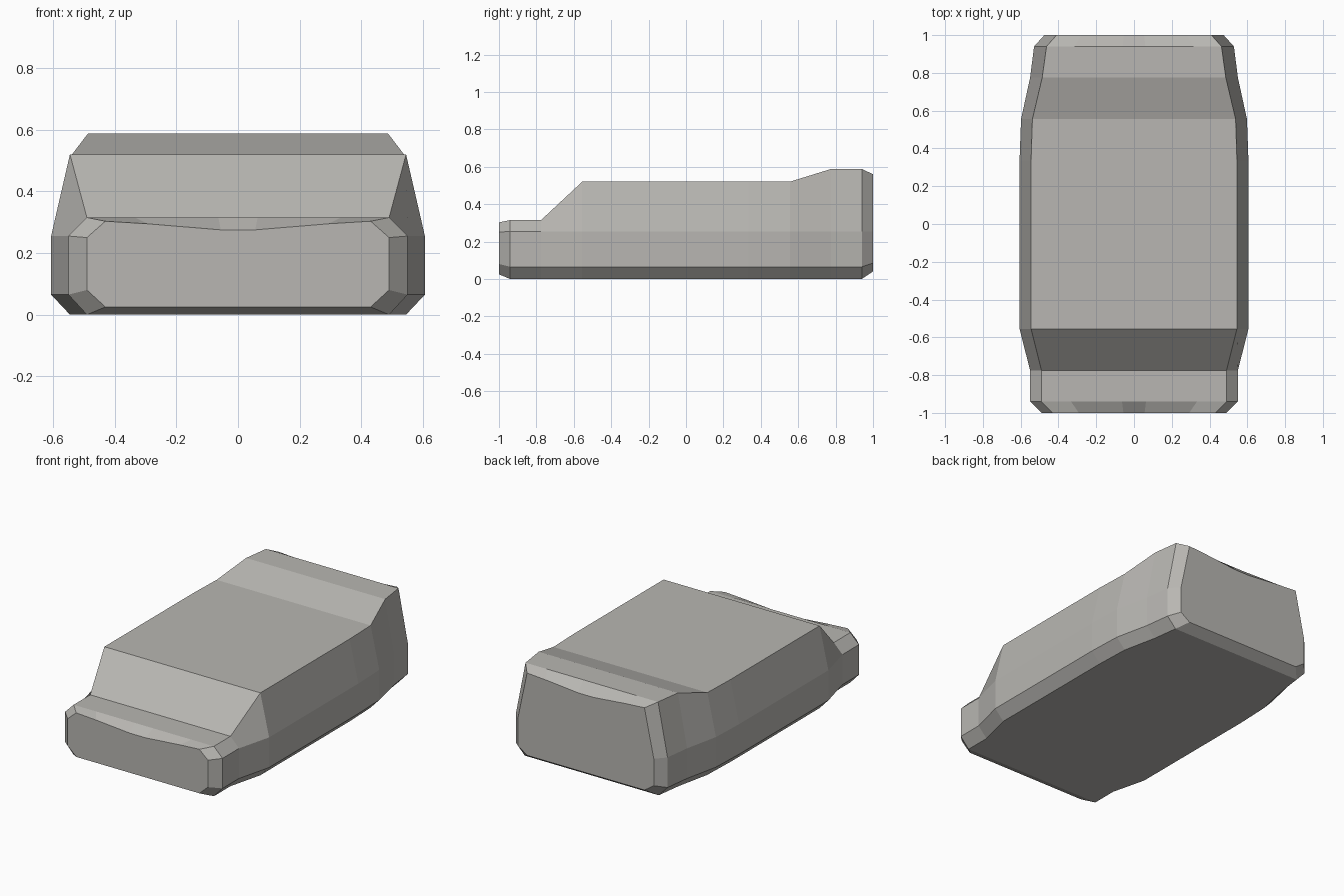
import bpy, bmesh

# Stations along the body:
# y, bottom half width, side half width, top half width, z bottom, z sill, z waist, z top, dip of top edge
stations = [
    (-1.00, 0.43, 0.49, 0.43, 0.025, 0.08, 0.25, 0.303, 0.028),
    (-0.94, 0.49, 0.55, 0.49, 0.0, 0.065, 0.255, 0.315, 0),
    (-0.775, 0.49, 0.55, 0.49, 0.0, 0.065, 0.255, 0.315, 0),
    (-0.555, 0.545, 0.606, 0.545, 0.0, 0.065, 0.255, 0.52, 0),
    (0.335, 0.545, 0.606, 0.545, 0.0, 0.065, 0.255, 0.52, 0),
    (0.555, 0.537, 0.598, 0.538, 0.0, 0.065, 0.255, 0.52, 0),
    (0.775, 0.49, 0.55, 0.486, 0.0, 0.065, 0.255, 0.588, 0),
    (0.94, 0.468, 0.529, 0.463, 0.0, 0.065, 0.255, 0.588, 0),
    (1.00, 0.41, 0.475, 0.41, 0.04, 0.085, 0.255, 0.56, 0.03),
]


def section(y, xb, xs, xt, z0, z1, z2, z3, dip):
    half = [(xb, z0), (xs, z1), (xs, z2), (xt, z3),
            (xt * 0.68, z3 - dip * 0.3), (xt * 0.13, z3 - dip)]
    loop = half + [(-x, z) for x, z in reversed(half)]
    return [(x, y, z) for x, z in loop]


# Body shell lofted through the stations, closed at both ends
bm = bmesh.new()
rings = [[bm.verts.new(p) for p in section(*s)] for s in stations]
for a, b in zip(rings, rings[1:]):
    n = len(a)
    for i in range(n):
        j = (i + 1) % n
        bm.faces.new((a[i], a[j], b[j], b[i]))
bm.faces.new(rings[0])
bm.faces.new(rings[-1])
bmesh.ops.recalc_face_normals(bm, faces=bm.faces)

mesh = bpy.data.meshes.new("car_body")
bm.to_mesh(mesh)
bm.free()
body = bpy.data.objects.new("car_body", mesh)
bpy.context.collection.objects.link(body)

# Darker warm grey paint
paint = bpy.data.materials.new("dark_grey")
paint.diffuse_color = (0.48, 0.47, 0.445, 1)
mesh.materials.append(paint)
